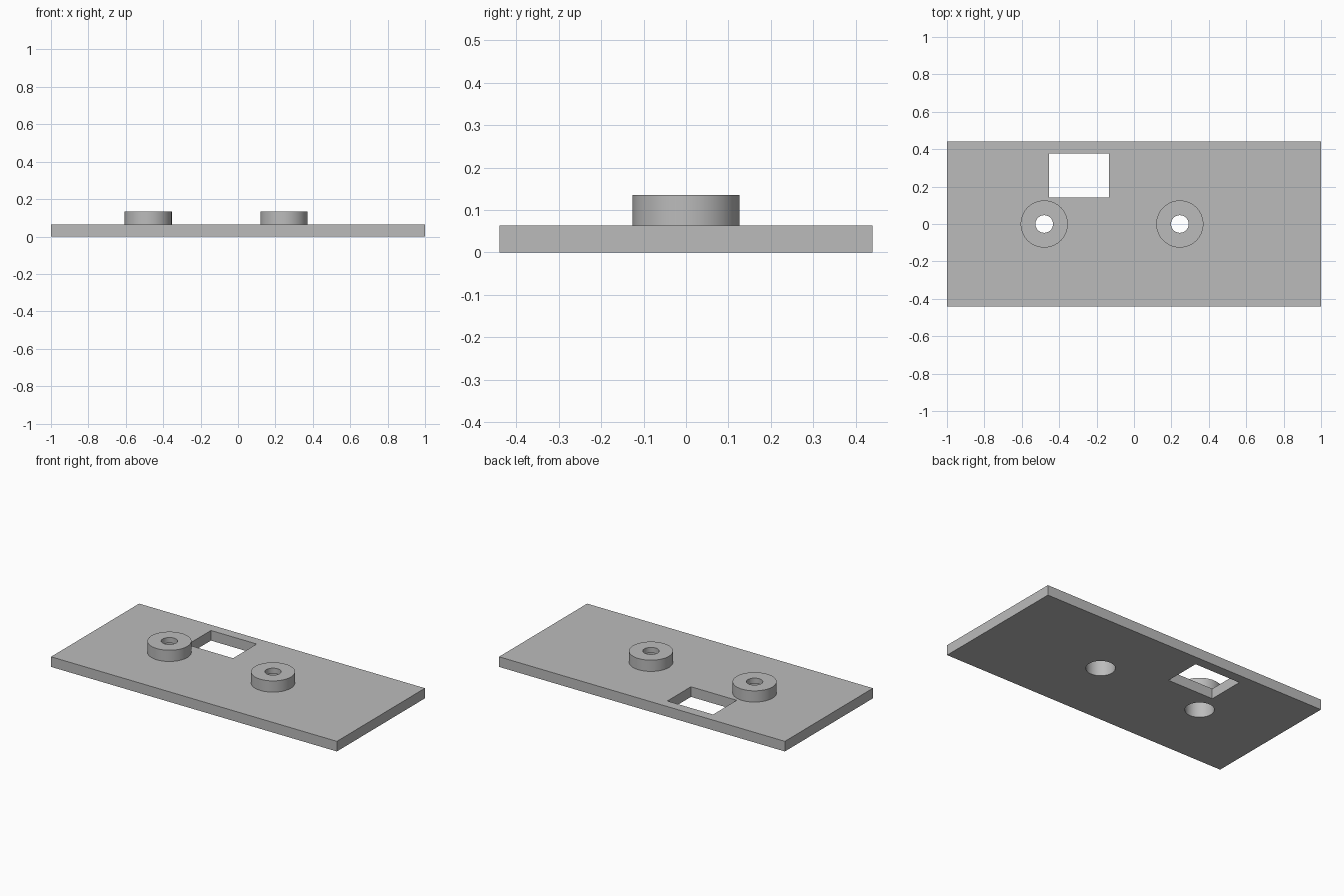
import bpy

cube = bpy.data.objects.get("Cube")
if cube:
    bpy.data.objects.remove(cube, do_unlink=True)

PLATE_TOP, BOSS_TOP = 0.064, 0.135
BOSS_X = (-0.48, 0.245)

grey = bpy.data.materials.new("plain grey")
grey.use_nodes = True
grey.diffuse_color = (0.5, 0.5, 0.5, 1)
grey.node_tree.nodes["Principled BSDF"].inputs["Base Color"].default_value = (0.5, 0.5, 0.5, 1)


def box(name, x0, x1, y0, y1, z0, z1):
    bpy.ops.mesh.primitive_cube_add(size=1, location=((x0 + x1) / 2, (y0 + y1) / 2, (z0 + z1) / 2))
    ob = bpy.context.object
    ob.name = name
    ob.scale = (x1 - x0, y1 - y0, z1 - z0)
    bpy.ops.object.transform_apply(location=False, rotation=False)
    ob.data.materials.append(grey)
    return ob


def cylinder(name, x, radius, z0, z1):
    bpy.ops.mesh.primitive_cylinder_add(vertices=64, radius=radius, depth=z1 - z0,
                                        location=(x, 0, (z0 + z1) / 2))
    ob = bpy.context.object
    ob.name = name
    ob.data.materials.append(grey)
    return ob


def combine(target, tool, operation):
    mod = target.modifiers.new(tool.name, 'BOOLEAN')
    mod.operation, mod.solver, mod.object = operation, 'EXACT', tool
    bpy.context.view_layer.objects.active = target
    bpy.ops.object.modifier_apply(modifier=mod.name)
    bpy.data.objects.remove(tool, do_unlink=True)


# Flat base plate with a rectangular window
plate = box("mounting_plate", -1, 1, -0.44, 0.44, 0, PLATE_TOP)
combine(plate, box("window_cutter", -0.454, -0.134, 0.142, 0.378, -0.1, 0.2), 'DIFFERENCE')

# Round bosses, each with a through hole and a wide recess underneath
for x in BOSS_X:
    combine(plate, cylinder("boss", x, 0.126, PLATE_TOP / 2, BOSS_TOP), 'UNION')
    combine(plate, cylinder("screw_hole", x, 0.047, -0.1, 0.3), 'DIFFERENCE')
    combine(plate, cylinder("recess", x, 0.083, -0.1, 0.1), 'DIFFERENCE')

# Smooth round walls, crisp edges
bpy.ops.object.select_all(action='DESELECT')
plate.select_set(True)
bpy.context.view_layer.objects.active = plate
bpy.ops.object.shade_smooth_by_angle(angle=0.6)
